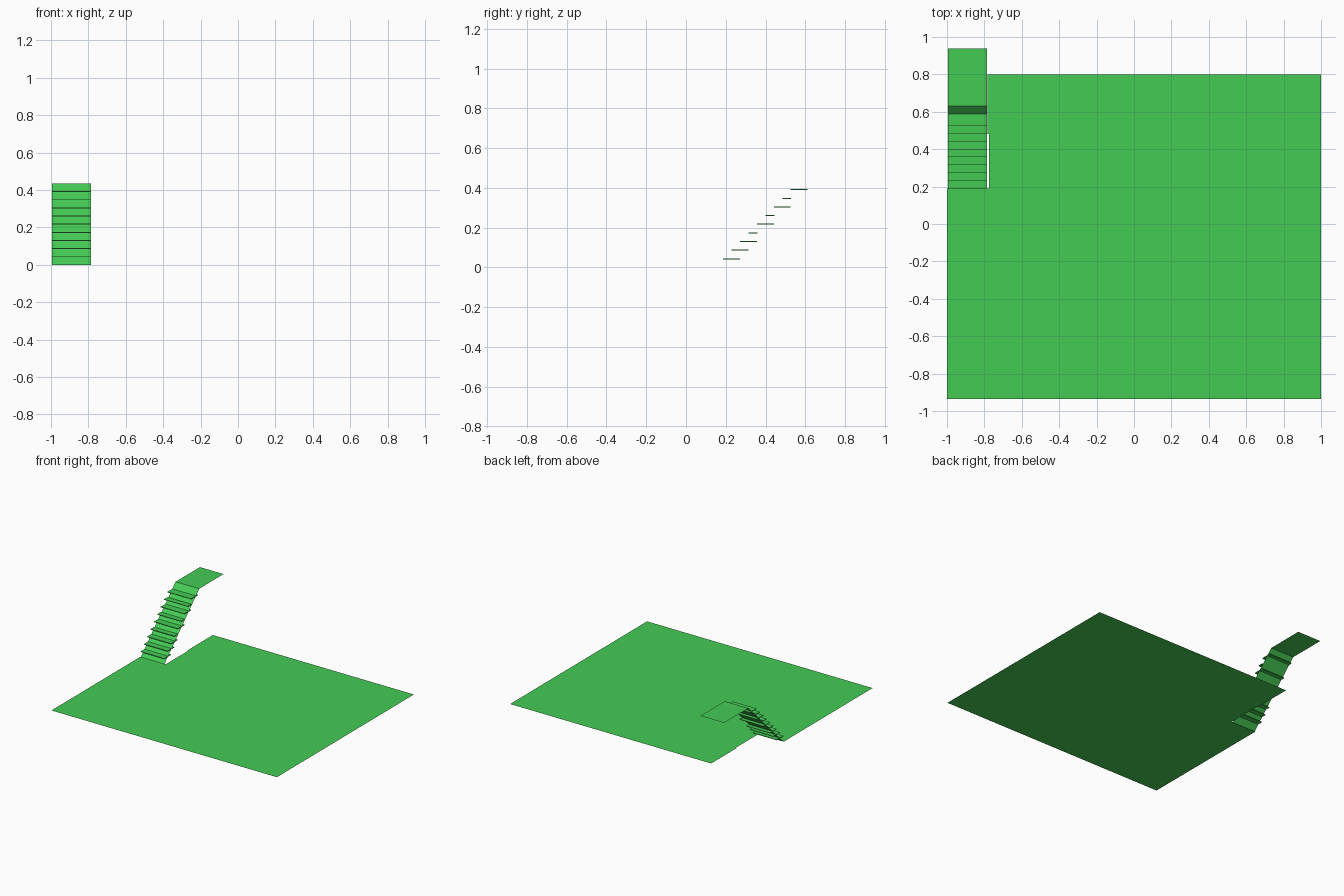
import bpy

if "Cube" in bpy.data.objects:
    bpy.data.objects.remove(bpy.data.objects["Cube"])

green = bpy.data.materials.new("green")
green.diffuse_color = (0.06, 0.6, 0.09, 1)
green.use_nodes = True
green.node_tree.nodes["Principled BSDF"].inputs["Base Color"].default_value = green.diffuse_color

X0, X1 = -0.995, -0.785      # stair width
N = 9                        # treads
RISE = 0.0435
GOING = 0.0425


def add_mesh(name, verts, faces):
    me = bpy.data.meshes.new(name)
    me.from_pydata(verts, [], faces)
    me.materials.append(green)
    ob = bpy.data.objects.new(name, me)
    bpy.context.collection.objects.link(ob)
    return ob


def strip(name, a, b):
    """Single sheet across the stair width between two (y, z) points."""
    return add_mesh(name, [(X0, *a), (X1, *a), (X1, *b), (X0, *b)], [(0, 1, 2, 3)])


# floor sheet with a stairwell notch in its back left corner
outline = [(-1, -0.935), (1, -0.935), (1, 0.8), (-0.783, 0.8),
           (-0.783, 0.48), (-0.775, 0.48), (-0.775, 0.19), (-1, 0.19)]
add_mesh("floor", [(x, y, 0) for x, y in outline], [tuple(range(len(outline)))])

# sloping sheet behind the treads, and the landing at its top
top = (0.63, RISE * (N + 1))
strip("stair_slope", (0.19, 0), top)
strip("landing", top, (0.938, top[1]))

# thin treads; every other one in the upper flight stops at the slope
for i in range(N):
    depth = 0.045 if i in (3, 5, 7) else 0.085
    y, z = 0.187 + GOING * i, RISE * (i + 1)
    bpy.ops.mesh.primitive_cube_add(
        size=1, location=((X0 + X1) / 2, y + depth / 2, z),
        scale=(X1 - X0, depth, 0.005))
    ob = bpy.context.object
    ob.name = f"tread_{i + 1}"
    ob.data.materials.append(green)
